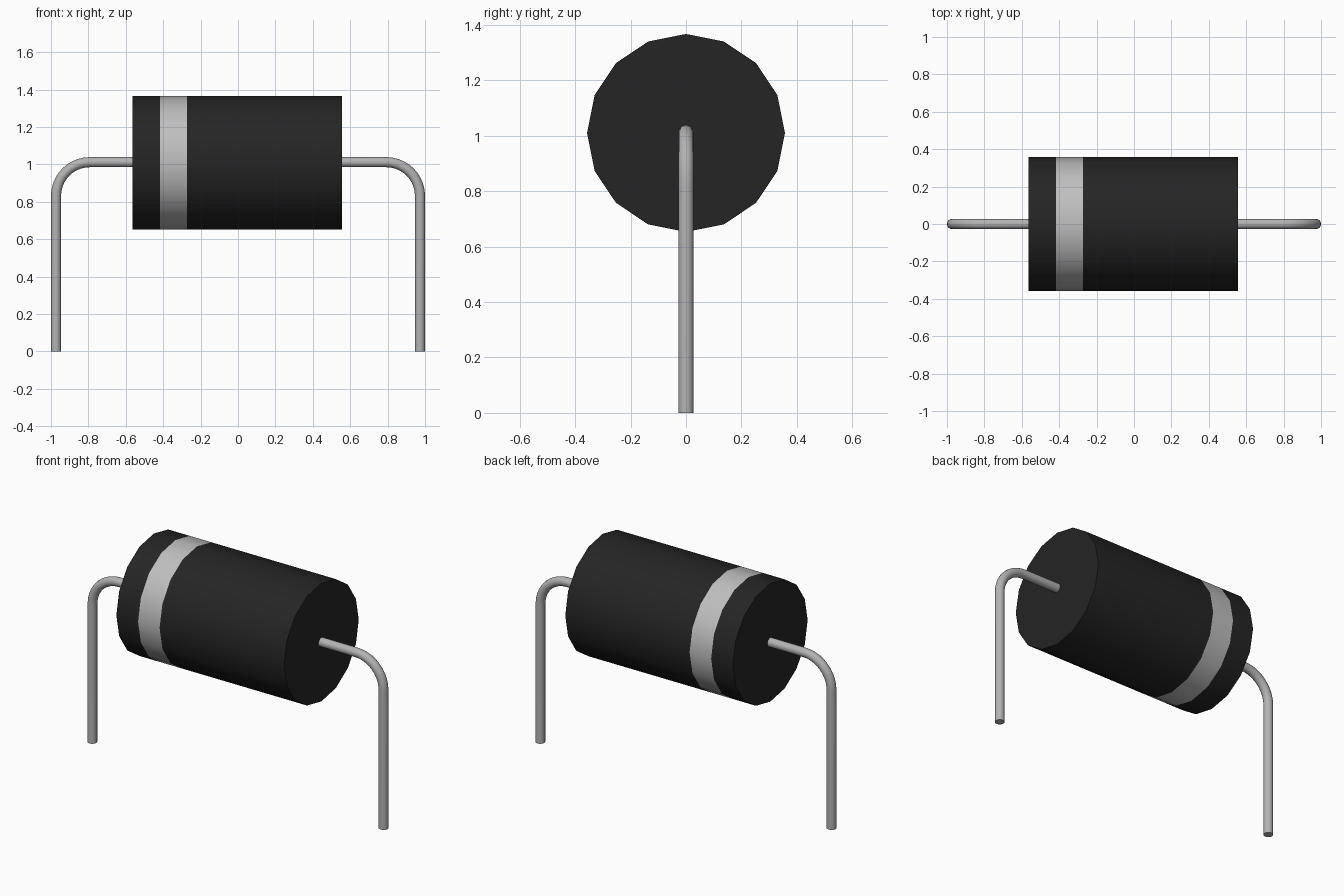
import bpy, bmesh, math
from mathutils import Vector

if "Cube" in bpy.data.objects:
    bpy.data.objects.remove(bpy.data.objects["Cube"], do_unlink=True)


def material(name, rgb):
    m = bpy.data.materials.new(name)
    m.use_nodes = True
    m.diffuse_color = (*rgb, 1)
    m.node_tree.nodes["Principled BSDF"].inputs["Base Color"].default_value = (*rgb, 1)
    return m


BLACK = material("black_plastic", (0.018, 0.018, 0.018))
SILVER = material("silver_band", (0.52, 0.52, 0.52))
METAL = material("lead_metal", (0.45, 0.45, 0.45))


def tube(name, path, radius, sides, mats, pick=lambda i: 0):
    """Sweep a ring along a path in the xz plane and cap both ends."""
    bm = bmesh.new()
    rings = []
    for i, p in enumerate(path):
        a, b = path[max(i - 1, 0)], path[min(i + 1, len(path) - 1)]
        t = Vector((b[0] - a[0], 0, b[1] - a[1])).normalized()
        side = Vector((0, 1, 0))
        up = side.cross(t)
        angles = [2 * math.pi * k / sides for k in range(sides)]
        rings.append([bm.verts.new(Vector((p[0], 0, p[1])) + radius *
                      (side * math.cos(u) + up * math.sin(u))) for u in angles])
    for i, (r, s) in enumerate(zip(rings, rings[1:])):
        for k in range(sides):
            n = (k + 1) % sides
            bm.faces.new((r[k], r[n], s[n], s[k])).material_index = pick(i)
    bm.faces.new(rings[0])
    bm.faces.new(rings[-1])
    bmesh.ops.recalc_face_normals(bm, faces=bm.faces)
    mesh = bpy.data.meshes.new(name)
    bm.to_mesh(mesh)
    bm.free()
    for m in mats:
        mesh.materials.append(m)
    ob = bpy.data.objects.new(name, mesh)
    bpy.context.collection.objects.link(ob)
    bpy.ops.object.select_all(action='DESELECT')
    ob.select_set(True)
    bpy.context.view_layer.objects.active = ob
    bpy.ops.object.shade_smooth_by_angle(angle=math.radians(40))
    return ob


# Cylindrical body with the polarity band as its second segment
AXIS = 1.01
tube("body", [(x, AXIS) for x in (-0.563, -0.418, -0.274, 0.557)],
     0.357, 16, [BLACK, SILVER], lambda i: int(i == 1))

# Bent wire leads, mirrored left and right
BEND, LEG_X = 0.18, 0.973
for name, s in (("left_lead", 1), ("right_lead", -1)):
    arc = [(s * (LEG_X - BEND + BEND * math.sin(a)), AXIS + 0.002 - BEND + BEND * math.cos(a))
           for a in (math.pi / 2 * k / 10 for k in range(11))]
    tube(name, [(s * 0.54, AXIS + 0.002)] + arc + [(s * LEG_X, 0)], 0.027, 16, [METAL])
